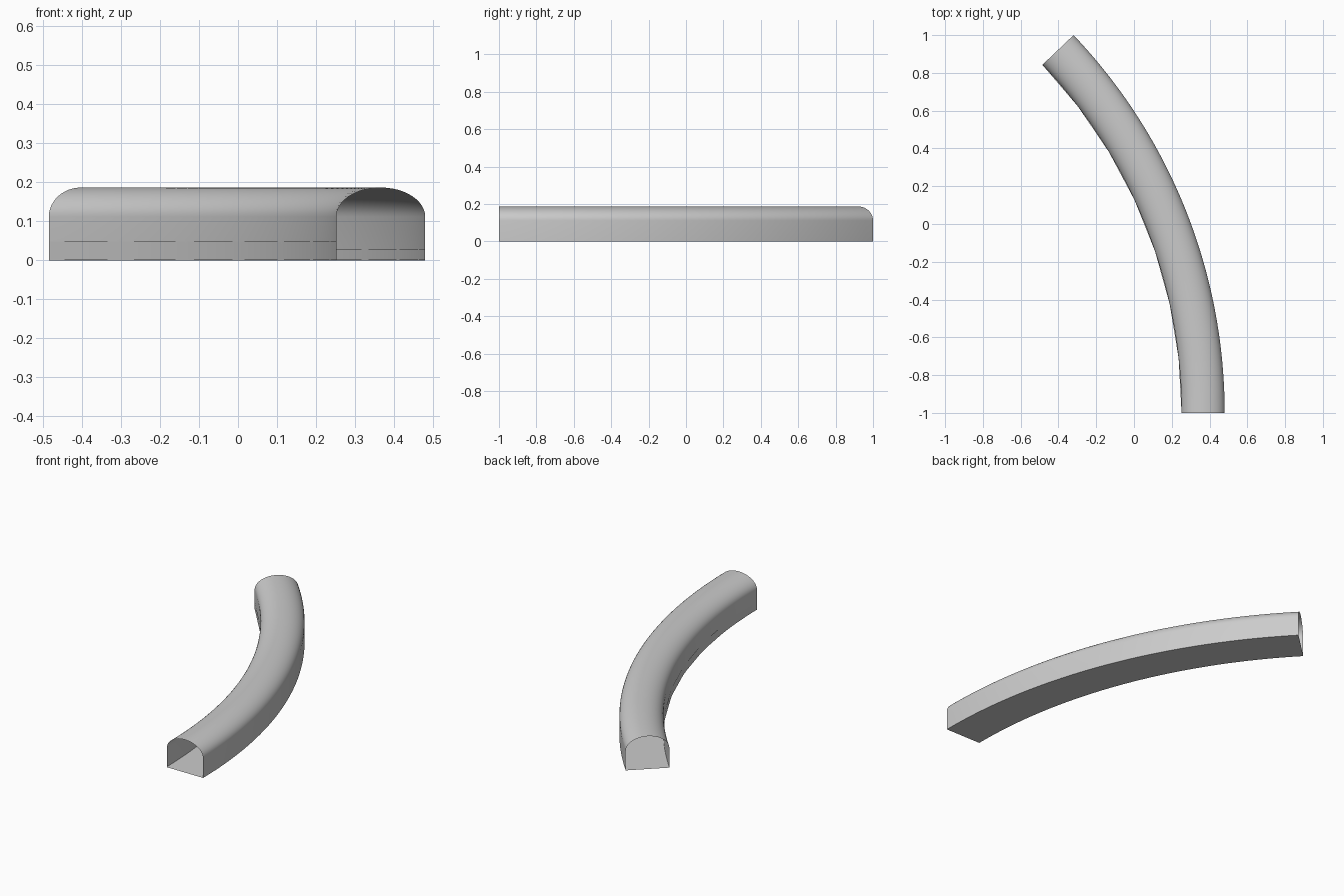
import bpy, math

if "Cube" in bpy.data.objects:
    bpy.data.objects.remove(bpy.data.objects["Cube"])

# Horizontal bend: centre of curvature, inner and outer radius, swept angle
R_OUT, R_IN = 2.9, 2.672
CX, CY = 0.48 - R_OUT, -1.0
ANGLE = math.radians(43.6)


def sweep(name, profile, segments, closed=False):
    """Sweep a (radius, height) profile around the bend."""
    verts, faces = [], []
    n = len(profile)
    for i in range(segments + 1):
        a = ANGLE * i / segments
        for r, z in profile:
            verts.append((CX + r * math.cos(a), CY + r * math.sin(a), z))
    for i in range(segments):
        for j in range(n if closed else n - 1):
            k = (j + 1) % n
            a, b = i * n, (i + 1) * n
            faces.append((a + j, b + j, b + k, a + k))
    mesh = bpy.data.meshes.new(name)
    mesh.from_pydata(verts, [], faces)
    obj = bpy.data.objects.new(name, mesh)
    bpy.context.collection.objects.link(obj)
    bpy.ops.object.select_all(action='DESELECT')
    obj.select_set(True)
    bpy.context.view_layer.objects.active = obj
    bpy.ops.object.mode_set(mode='EDIT')
    bpy.ops.mesh.select_all(action='SELECT')
    bpy.ops.mesh.normals_make_consistent(inside=False)
    bpy.ops.object.mode_set(mode='OBJECT')
    bpy.ops.object.shade_smooth_by_angle(angle=math.radians(35))
    return obj


# Tunnel shell: straight walls, elliptical vault, closed bottom, open ends
mid, half = (R_IN + R_OUT) / 2, (R_OUT - R_IN) / 2
SPRING, TOP = 0.112, 0.187
arch = [(mid + half * math.cos(t), SPRING + (TOP - SPRING) * math.sin(t))
        for t in (math.pi * k / 24 for k in range(25))]
sweep("tunnel_shell", [(R_OUT, 0)] + arch + [(R_IN, 0)], 40, closed=True)

# Coarser floor lining with low upstands hugging both walls
sweep("floor_lining", [(R_IN, 0.048), (R_IN, 0.003),
                       (R_OUT, 0.003), (R_OUT, 0.028)], 7)
